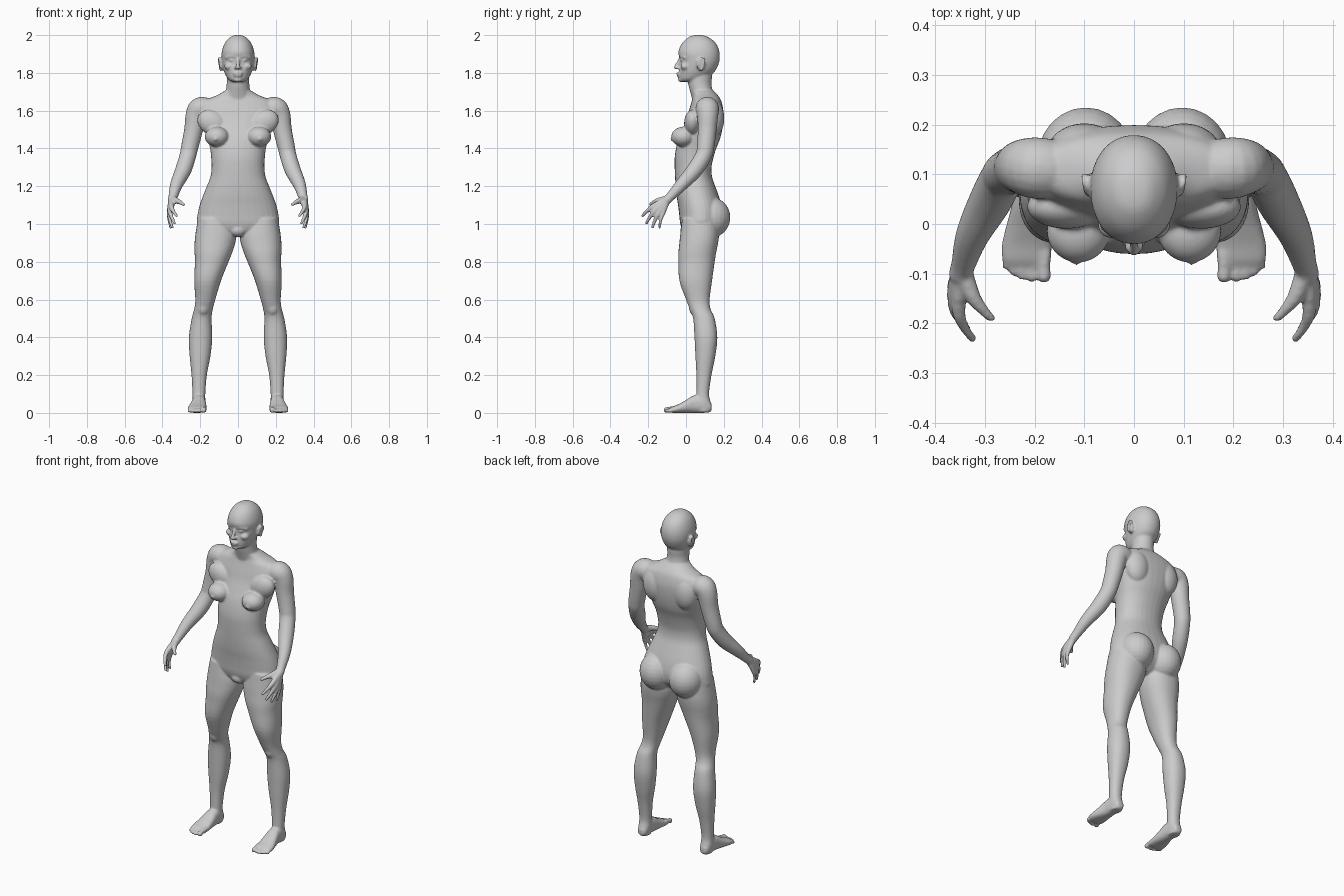
import bpy, bmesh, math
from mathutils import Vector, Matrix

bm = bmesh.new()
N = 32


def spline(keys, steps):
    """Catmull-Rom through tuples of any length."""
    out = []
    for i in range(len(keys) - 1):
        p0, p1, p2 = keys[max(i - 1, 0)], keys[i], keys[i + 1]
        p3 = keys[min(i + 2, len(keys) - 1)]
        for k in range(steps):
            t = k / steps
            out.append([0.5 * (2 * b + (c - a) * t + (2 * a - 5 * b + 4 * c - d) * t * t
                               + (3 * b - a - 3 * c + d) * t ** 3)
                        for a, b, c, d in zip(p0, p1, p2, p3)])
    return out + [list(keys[-1])]


def skin(rings):
    """Close a list of point rings into a solid."""
    vs = [[bm.verts.new(p) for p in r] for r in rings]
    n = len(vs[0])
    for a, b in zip(vs, vs[1:]):
        for i in range(n):
            j = (i + 1) % n
            bm.faces.new((a[i], a[j], b[j], b[i]))
    bm.faces.new(vs[0][::-1])
    bm.faces.new(vs[-1])


def loft(keys, axis='z', side=1, power=2.2):
    """Sections (t, u0, u1, v0, v1) along z or y; u is x."""
    rings = []
    for t, u0, u1, v0, v1 in spline(keys, 4):
        ring = []
        for i in range(N):
            a = 2 * math.pi * i / N
            c, s = math.cos(a), math.sin(a)
            u = (u0 + u1) / 2 + (u1 - u0) / 2 * math.copysign(abs(c) ** (2 / power), c)
            v = (v0 + v1) / 2 + (v1 - v0) / 2 * math.copysign(abs(s) ** (2 / power), s)
            ring.append((side * u, v, t) if axis == 'z' else (side * u, t, v))
        rings.append(ring)
    skin(rings)


def blob(c, r, side=1, tilt=0):
    m = (Matrix.Translation((side * c[0], c[1], c[2])) @ Matrix.Rotation(side * tilt, 4, 'Y')
         @ Matrix.Diagonal((*r, 1)))
    bmesh.ops.create_uvsphere(bm, u_segments=24, v_segments=14, radius=1, matrix=m)


def tube(keys, side=1):
    """Round limb through (x, y, z, radius) with ball ends."""
    pts = spline(keys, 5)
    pos = [Vector((side * p[0], p[1], p[2])) for p in pts]
    rings = []
    for i, p in enumerate(pos):
        d = (pos[min(i + 1, len(pos) - 1)] - pos[max(i - 1, 0)]).normalized()
        u = d.cross(Vector((0.1, 1, 0.2))).normalized()
        v = d.cross(u)
        rings.append([p + pts[i][3] * (u * math.cos(k * math.pi / 10) + v * math.sin(k * math.pi / 10))
                      for k in range(20)])
    skin(rings)
    for k in (keys[0], keys[-1]):
        blob(k[:3], (k[3],) * 3, side)


# torso: height, half width, front, back
torso = [(1.71, .062, .025, .14), (1.68, .115, .035, .17), (1.65, .185, .03, .187),
         (1.60, .213, .015, .198), (1.55, .188, .0, .198), (1.50, .172, -.02, .192),
         (1.45, .16, -.04, .18), (1.40, .148, -.053, .16), (1.35, .142, -.06, .145),
         (1.30, .14, -.06, .135), (1.25, .146, -.058, .138), (1.20, .165, -.055, .155),
         (1.15, .185, -.05, .173), (1.10, .203, -.042, .187), (1.05, .214, -.036, .192),
         (1.00, .215, -.03, .18), (.96, .16, -.015, .14), (.94, .08, .01, .11)]
loft([(z, -w, w, f, b) for z, w, f, b in torso])
blob((0, .01, .967), (.045, .04, .036))

# neck and head
loft([(z, -w, w, f, b) for z, w, f, b in
      [(1.62, .085, .04, .17), (1.67, .078, .03, .158), (1.70, .066, .022, .143), (1.74, .06, .012, .135),
       (1.78, .06, .01, .138), (1.84, .06, .02, .14)]], power=2)
head = [(2.0, .012, .05, .08), (1.993, .036, .022, .11), (1.97, .062, -.01, .146),
        (1.94, .078, -.031, .168), (1.905, .087, -.041, .178), (1.87, .087, -.031, .178),
        (1.84, .083, -.032, .17), (1.81, .075, -.036, .154), (1.785, .064, -.036, .125),
        (1.765, .05, -.034, .085), (1.753, .03, -.025, .045)]
loft([(z, -w, w, f, b) for z, w, f, b in head], power=2.1)

# face centre: nose, lips, chin
tube([(0, -.032, 1.875, .008), (0, -.044, 1.85, .009), (0, -.053, 1.83, .012)])
blob((0, -.038, 1.797), (.025, .013, .006))
blob((0, -.037, 1.785), (.021, .013, .007))
blob((0, -.022, 1.764), (.024, .021, .014))

leg = [(1.03, .03, .212, -.02, .17), (.95, .01, .225, -.03, .175), (.90, .014, .23, -.035, .17),
       (.85, .03, .23, -.04, .16), (.80, .05, .228, -.04, .152), (.70, .09, .232, -.035, .138),
       (.60, .12, .226, 0, .125), (.55, .133, .232, .02, .13), (.50, .14, .245, .038, .152),
       (.40, .136, .26, .045, .166), (.30, .146, .256, .05, .155), (.20, .165, .246, .055, .135),
       (.10, .173, .241, .055, .122), (.05, .172, .242, .05, .132), (.004, .178, .236, .06, .128)]
foot = [(.136, .19, .224, .012, .045), (.12, .178, .236, .002, .07), (.08, .172, .242, 0, .095),
        (.04, .17, .246, 0, .092), (.0, .167, .256, 0, .068), (-.04, .165, .266, 0, .046),
        (-.07, .167, .266, 0, .034), (-.084, .172, .258, .004, .026)]
toes = [(.181, -.104, .015), (.206, -.107, .0105), (.225, -.103, .0105), (.242, -.095, .01), (.257, -.083, .0095)]
arm = [(.16, .11, 1.605, .06), (.20, .113, 1.61, .062), (.222, .115, 1.575, .056), (.235, .112, 1.50, .05),
       (.255, .104, 1.41, .046), (.266, .092, 1.36, .044), (.290, .045, 1.285, .043),
       (.325, -.022, 1.21, .034), (.343, -.08, 1.148, .025), (.349, -.1, 1.128, .024)]
# knuckle, fingertip, radius
fingers = [((.353, -.172, 1.095), (.325, -.231, 1.043), .0105), ((.361, -.160, 1.075), (.336, -.210, 1.005), .0105),
           ((.364, -.142, 1.062), (.348, -.177, .982), .010), ((.364, -.122, 1.057), (.357, -.140, .98), .009)]

for s in (1, -1):
    # chest, shoulder blade and buttock masses
    blob((.112, -.014, 1.462), (.064, .064, .053), s)
    blob((.117, -.072, 1.45), (.012, .011, .011), s)
    blob((.135, .035, 1.535), (.085, .045, .065), s, -.5)
    blob((.10, .145, 1.56), (.075, .058, .10), s)
    blob((.097, .13, 1.035), (.098, .105, .108), s)
    # leg, foot and toes
    loft(leg, side=s)
    blob((.185, .055, .56), (.036, .04, .05), s)
    loft(foot, 'y', s, 2.4)
    for x, y, r in toes:
        tube([(x, -.06, r + .008, r), (x, (y - .07) / 2, r + .005, r * .85), (x, y, r, r)], s)
    # arm, palm, fingers and thumb
    tube(arm, s)
    for k, t, r in fingers:
        mid = [(a + b) / 2 for a, b in zip(k, t)]
        tube([(.349, -.1, 1.128, .019), (*k, r * 1.35), (mid[0] + .004, mid[1] - .004, mid[2], r), (*t, r * .78)], s)
    blob((.354, -.135, 1.095), (.017, .034, .034), s)
    tube([(.342, -.1, 1.132, .019), (.325, -.145, 1.123, .016), (.303, -.174, 1.113, .011), (.288, -.189, 1.103, .009)], s)
    # brow, cheek, eyelids, nostril and ear
    tube([(.012, -.027, 1.885, .009), (.035, -.022, 1.889, .010), (.058, -.004, 1.882, .011)], s)
    blob((.046, -.003, 1.834), (.027, .026, .02), s)
    blob((.033, -.016, 1.868), (.017, .014, .009), s)
    blob((.012, -.044, 1.826), (.009, .011, .007), s)
    blob((.09, .078, 1.845), (.009, .024, .034), s, .25)
    tube([(.094, .06, 1.83, .005), (.099, .075, 1.876, .006), (.101, .098, 1.865, .006), (.094, .082, 1.815, .006)], s)

# fuse all masses into one skin
bmesh.ops.recalc_face_normals(bm, faces=bm.faces)
mesh = bpy.data.meshes.new("body")
bm.to_mesh(mesh)
bm.free()
body = bpy.data.objects.new("body", mesh)
bpy.context.collection.objects.link(body)
rm = body.modifiers.new("fuse", 'REMESH')
rm.mode = 'VOXEL'
rm.voxel_size = 0.0055
rm.use_smooth_shade = True
sm = body.modifiers.new("soften", 'SMOOTH')
sm.factor = 0.5
sm.iterations = 5
